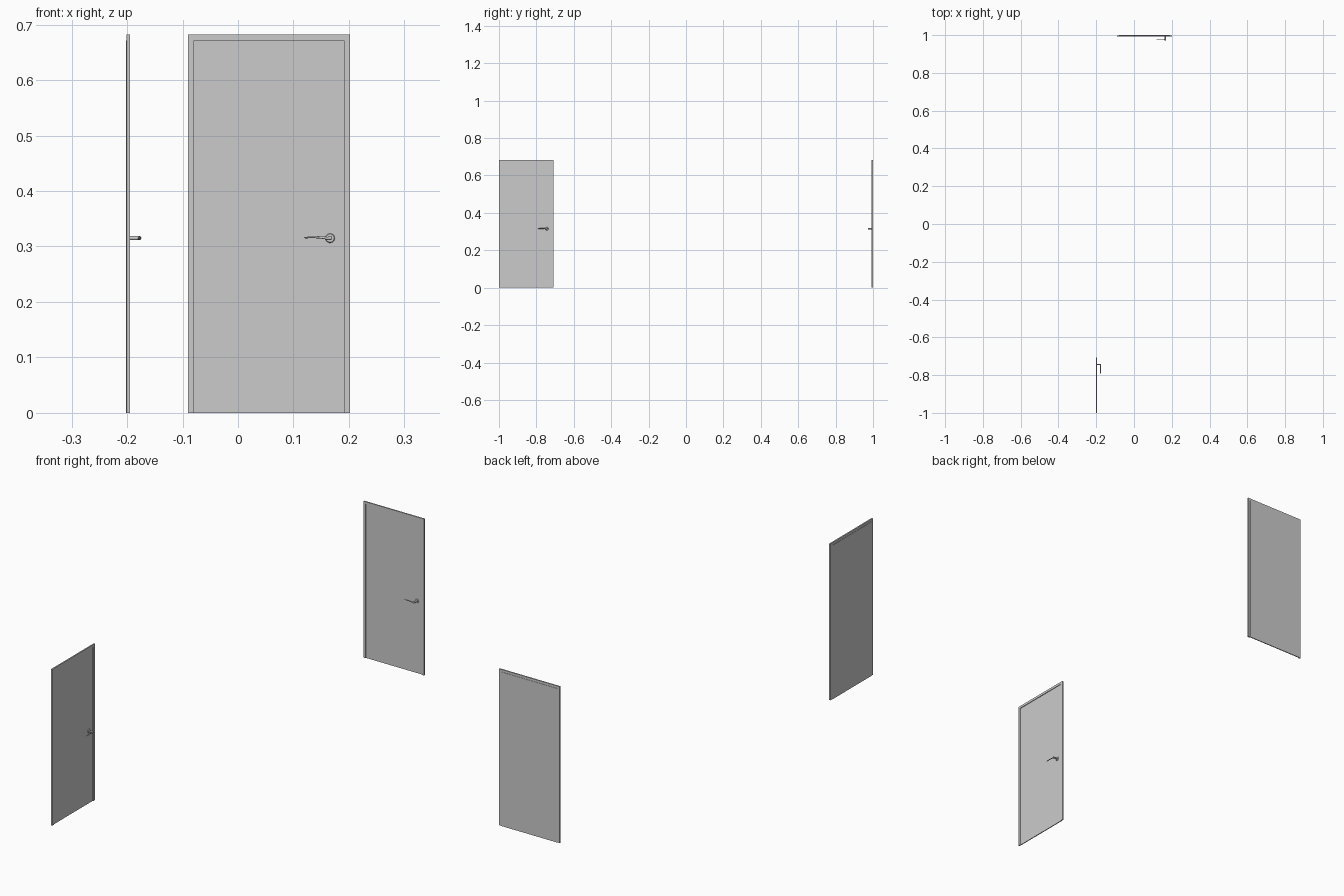
import bpy, bmesh
from math import radians
from mathutils import Matrix, Vector

cube = bpy.data.objects.get("Cube")
if cube:
    bpy.data.objects.remove(cube, do_unlink=True)

grey = bpy.data.materials.new("light_grey")
grey.use_nodes = True
grey.diffuse_color = (0.6, 0.6, 0.6, 1)
grey.node_tree.nodes["Principled BSDF"].inputs["Base Color"].default_value = (0.6, 0.6, 0.6, 1)

LEFT, RIGHT, TOP, RIM = -0.09, 0.202, 0.682, 0.0105
FRONT, BACK = 0.993, 1.0
KNOB_X, KNOB_Z, LEVER_Y = 0.166, 0.315, 0.9755


def slab(name, outline, y0, y1):
    """Extrude an x-z outline from y0 back to y1."""
    bm = bmesh.new()
    face = bm.faces.new([bm.verts.new((x, y0, z)) for x, z in outline])
    ext = bmesh.ops.extrude_face_region(bm, geom=[face])["geom"]
    moved = [v for v in ext if isinstance(v, bmesh.types.BMVert)]
    bmesh.ops.translate(bm, vec=(0, y1 - y0, 0), verts=moved)
    bmesh.ops.recalc_face_normals(bm, faces=bm.faces)
    return finish(name, bm)


def finish(name, bm):
    mesh = bpy.data.meshes.new(name)
    bm.to_mesh(mesh)
    bm.free()
    mesh.materials.append(grey)
    obj = bpy.data.objects.new(name, mesh)
    bpy.context.collection.objects.link(obj)
    return obj


def smooth(obj):
    bpy.ops.object.select_all(action="DESELECT")
    obj.select_set(True)
    bpy.context.view_layer.objects.active = obj
    bpy.ops.object.shade_smooth_by_angle(angle=radians(40))
    return obj


def round_bar(name, radius, y0, y1, taper=1.0):
    """Cylinder on the handle axis, running along y."""
    bm = bmesh.new()
    place = Matrix.Translation((KNOB_X, (y0 + y1) / 2, KNOB_Z)) @ Matrix.Rotation(radians(90), 4, "X")
    bmesh.ops.create_cone(bm, cap_ends=True, segments=24, radius1=radius,
                          radius2=radius * taper, depth=y1 - y0, matrix=place)
    return smooth(finish(name, bm))


def lever(name):
    """Tapered, gently waved grip swept through oval rings."""
    # distance from the axis, height offset, half height
    stations = [(-0.003, 0, 0.0026), (0, 0, 0.0033), (0.004, -0.0004, 0.0028),
                (0.010, 0.0005, 0.0022), (0.020, 0.0016, 0.0019),
                (0.034, 0.0016, 0.0016), (0.043, 0.001, 0.0013), (0.047, 0.0006, 0.0007)]
    bm = bmesh.new()
    rings = []
    for dist, lift, half in stations:
        ring = []
        for i in range(12):
            arm = Matrix.Rotation(radians(30 * i), 3, "X") @ Vector((0, 1, 0))
            ring.append(bm.verts.new((KNOB_X - dist, LEVER_Y + arm.y * max(half, 0.002),
                                      KNOB_Z + lift + arm.z * half)))
        rings.append(ring)
    for a, b in zip(rings, rings[1:]):
        for i in range(12):
            j = (i + 1) % 12
            bm.faces.new((a[i], a[j], b[j], b[i]))
    bm.faces.new(rings[0])
    bm.faces.new(rings[-1])
    bmesh.ops.recalc_face_normals(bm, faces=bm.faces)
    return smooth(finish(name, bm))


def door(prefix, placement):
    inner_l, inner_r, inner_t = LEFT + RIM, RIGHT - RIM, TOP - RIM
    parts = [
        # casing around the sides and top, open at the floor
        slab(prefix + "_frame", [(LEFT, 0), (LEFT, TOP), (RIGHT, TOP), (RIGHT, 0),
                                 (inner_r, 0), (inner_r, inner_t), (inner_l, inner_t), (inner_l, 0)],
             FRONT, BACK - 0.0012),
        # leaf set back from the front of the casing
        slab(prefix + "_panel", [(inner_l, 0), (inner_l, inner_t), (inner_r, inner_t), (inner_r, 0)],
             FRONT + 0.003, BACK),
        # handle
        round_bar(prefix + "_handle_rose", 0.0085, FRONT + 0.001, FRONT + 0.003, 0.85),
        round_bar(prefix + "_handle_neck", 0.0035, LEVER_Y - 0.002, FRONT + 0.002),
        lever(prefix + "_handle_lever"),
    ]
    for part in parts:
        part.data.transform(placement)


door("far_door", Matrix.Identity(4))
# same door, quarter turned so it faces +x
door("near_door", Matrix.Translation((0.798, -0.91, 0)) @ Matrix.Rotation(radians(90), 4, "Z"))
